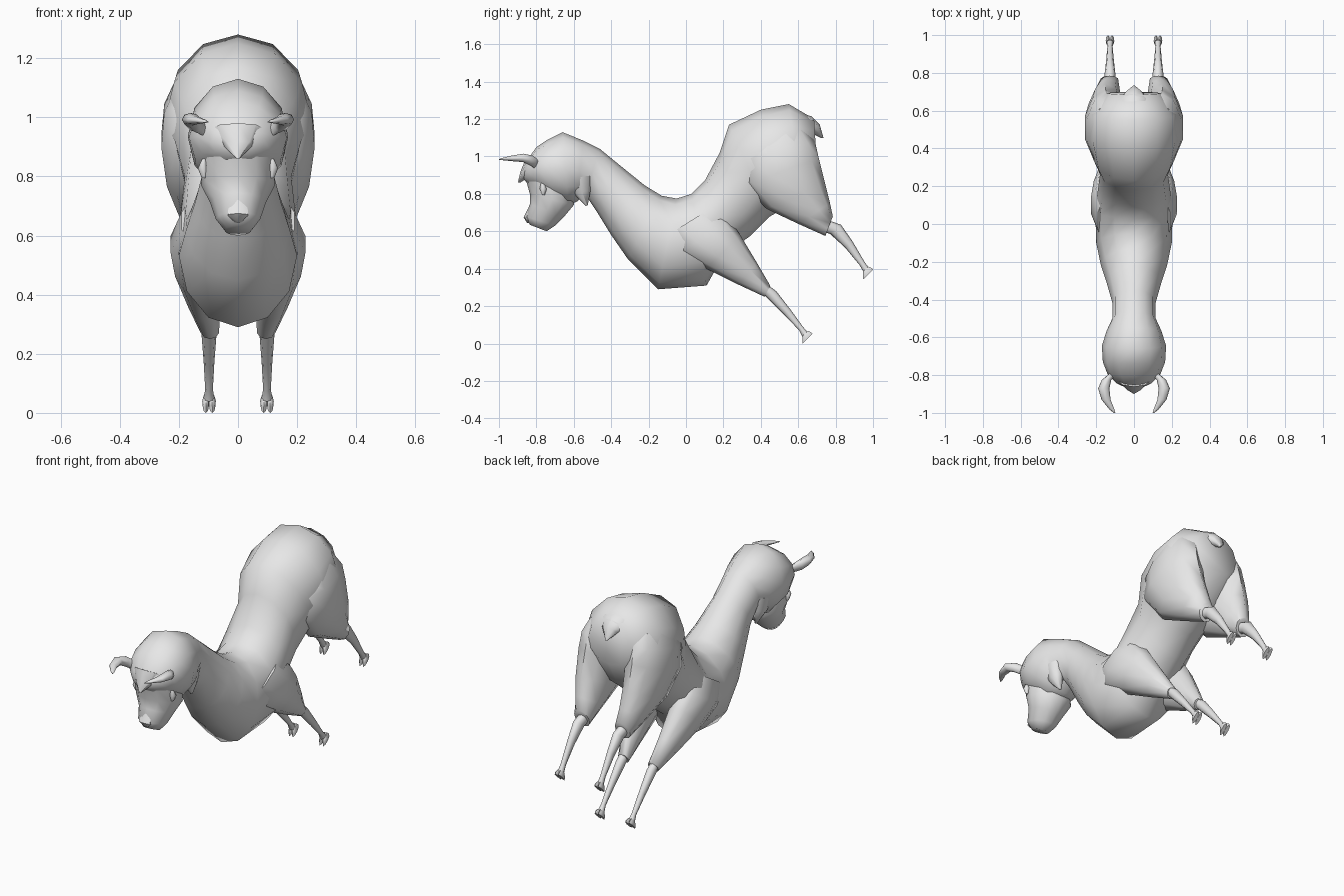
import bpy, bmesh, math
from mathutils import Vector

wool = bpy.data.materials.new("light_grey")
wool.diffuse_color = (0.8, 0.8, 0.8, 1)


def loft(name, rings, sides=12, mirror=False, angle=60):
    """Skin oval rings; each ring is (y1, z1, y2, z2, centre_x, half_width)."""
    bm = bmesh.new()
    loops = []
    for y1, z1, y2, z2, x, w in rings:
        mid = Vector((x, (y1 + y2) / 2, (z1 + z2) / 2))
        arm = Vector((0, (y1 - y2) / 2, (z1 - z2) / 2))
        loop = []
        for i in range(sides):
            a = 2 * math.pi * i / sides
            loop.append(bm.verts.new(mid + arm * math.cos(a) + Vector((w * math.sin(a), 0, 0))))
        loops.append(loop)
    for a, b in zip(loops, loops[1:]):
        for i in range(sides):
            j = (i + 1) % sides
            bm.faces.new((a[i], a[j], b[j], b[i]))
    bm.faces.new(loops[0])
    bm.faces.new(loops[-1])
    bmesh.ops.recalc_face_normals(bm, faces=bm.faces)
    mesh = bpy.data.meshes.new(name)
    bm.to_mesh(mesh)
    bm.free()
    mesh.materials.append(wool)
    ob = bpy.data.objects.new(name, mesh)
    bpy.context.collection.objects.link(ob)
    if mirror:
        ob.modifiers.new("mirror", 'MIRROR').use_mirror_merge = False
    bpy.ops.object.select_all(action='DESELECT')
    ob.select_set(True)
    bpy.context.view_layer.objects.active = ob
    bpy.ops.object.shade_smooth_by_angle(angle=math.radians(angle))
    return ob


# Woolly head, neck and trunk in one skin (top point, bottom point, width)
loft("body", [
    (-0.875, 0.93, -0.87, 0.88, 0, 0.03),
    (-0.85, 0.98, -0.84, 0.85, 0, 0.09),
    (-0.80, 1.05, -0.79, 0.82, 0, 0.14),
    (-0.74, 1.09, -0.72, 0.77, 0, 0.165),
    (-0.66, 1.13, -0.63, 0.74, 0, 0.17),
    (-0.55, 1.085, -0.58, 0.76, 0, 0.145),
    (-0.46, 1.04, -0.54, 0.80, 0, 0.115),
    (-0.35, 0.95, -0.48, 0.71, 0, 0.115),
    (-0.22, 0.845, -0.40, 0.58, 0, 0.145),
    (-0.13, 0.79, -0.31, 0.45, 0, 0.175),
    (-0.05, 0.775, -0.15, 0.29, 0, 0.20),
    (0.03, 0.80, 0.11, 0.31, 0, 0.205),
    (0.10, 0.87, 0.20, 0.47, 0, 0.195),
    (0.18, 1.02, 0.35, 0.58, 0, 0.18),
    (0.23, 1.17, 0.45, 0.68, 0, 0.215),
    (0.40, 1.25, 0.52, 0.72, 0, 0.25),
    (0.55, 1.28, 0.62, 0.80, 0, 0.235),
    (0.685, 1.20, 0.70, 0.95, 0, 0.14)])

# Face and muzzle
loft("muzzle", [
    (-0.86, 0.89, -0.60, 0.82, 0, 0.12),
    (-0.835, 0.80, -0.60, 0.74, 0, 0.125),
    (-0.835, 0.745, -0.65, 0.68, 0, 0.095),
    (-0.86, 0.68, -0.70, 0.63, 0, 0.075),
    (-0.835, 0.635, -0.745, 0.60, 0, 0.045)])
loft("nose", [
    (-0.845, 0.72, -0.80, 0.70, 0, 0.035),
    (-0.868, 0.675, -0.82, 0.66, 0, 0.04),
    (-0.85, 0.645, -0.81, 0.64, 0, 0.012)], 6)

# Pointed forelock, neck ruff and tail
loft("forelock", [
    (-0.86, 0.98, -0.80, 0.95, 0, 0.085),
    (-0.885, 0.92, -0.83, 0.90, 0, 0.055),
    (-0.90, 0.86, -0.885, 0.86, 0, 0.005)], 8)
loft("neck_ruff", [
    (-0.63, 0.88, -0.50, 0.90, 0.085, 0.05),
    (-0.60, 0.80, -0.51, 0.82, 0.085, 0.035),
    (-0.535, 0.735, -0.525, 0.74, 0.075, 0.006)], 8, True)
loft("tail", [
    (0.55, 1.25, 0.56, 1.15, 0, 0.10),
    (0.67, 1.215, 0.65, 1.12, 0, 0.085),
    (0.715, 1.17, 0.68, 1.12, 0, 0.045),
    (0.735, 1.10, 0.72, 1.10, 0, 0.006)], 8)

# Curved ears and eyes
loft("ears", [
    (-0.77, 0.965, -0.80, 0.93, 0.10, 0.012),
    (-0.82, 1.005, -0.83, 0.95, 0.145, 0.025),
    (-0.87, 1.015, -0.87, 0.97, 0.16, 0.03),
    (-0.93, 1.005, -0.93, 0.975, 0.148, 0.024),
    (-0.98, 0.993, -0.98, 0.98, 0.118, 0.014),
    (-1.0, 0.986, -1.0, 0.982, 0.103, 0.004)], 8, True)
loft("eyes", [
    (-0.775, 0.86, -0.755, 0.85, 0.115, 0.008),
    (-0.782, 0.83, -0.745, 0.825, 0.118, 0.018),
    (-0.77, 0.795, -0.755, 0.795, 0.115, 0.008)], 8, True)

# Woolly upper legs
loft("hind_thighs", [
    (0.33, 1.06, 0.64, 1.15, 0.13, 0.09),
    (0.305, 0.98, 0.69, 1.08, 0.145, 0.11),
    (0.31, 0.85, 0.71, 0.99, 0.15, 0.115),
    (0.43, 0.72, 0.745, 0.85, 0.15, 0.095),
    (0.60, 0.64, 0.77, 0.75, 0.14, 0.068),
    (0.745, 0.575, 0.785, 0.68, 0.13, 0.048)], 10, True)
loft("front_thighs", [
    (-0.13, 0.56, 0.16, 0.74, 0.12, 0.075),
    (-0.04, 0.48, 0.235, 0.66, 0.135, 0.098),
    (0.11, 0.40, 0.29, 0.58, 0.135, 0.082),
    (0.28, 0.315, 0.38, 0.43, 0.115, 0.055),
    (0.42, 0.25, 0.45, 0.31, 0.095, 0.033)], 10, True)

# Bare shins: (y, z) path, radius along the slope, half width
for name, x, path in (
        ("hind_shins", 0.127, [(0.74, 0.63, 0.04, 0.032), (0.80, 0.61, 0.038, 0.028),
                               (0.87, 0.53, 0.026, 0.02), (0.94, 0.43, 0.016, 0.014),
                               (0.965, 0.39, 0.018, 0.018)]),
        ("front_shins", 0.098, [(0.42, 0.295, 0.026, 0.026), (0.46, 0.26, 0.03, 0.025),
                                (0.54, 0.17, 0.022, 0.018), (0.615, 0.08, 0.014, 0.013),
                                (0.635, 0.05, 0.018, 0.018)])):
    loft(name, [(y - r * 0.77, z - r * 0.64, y + r * 0.77, z + r * 0.64, x, w)
                for y, z, r, w in path], 8, True)

# Split hooves: two toes on each foot
for name, x, y, z in (("hind_hoof", 0.127, 0.972, 0.375), ("front_hoof", 0.098, 0.648, 0.032)):
    for toe, dx in (("inner", -0.011), ("outer", 0.011)):
        loft(f"{name}_{toe}_toes", [
            (y - 0.024, z + 0.012, y + 0.004, z + 0.036, x + dx * 0.8, 0.009),
            (y - 0.026, z - 0.012, y + 0.022, z + 0.028, x + dx, 0.012),
            (y - 0.025, z - 0.032, y + 0.028, z + 0.02, x + dx, 0.011)], 8, True)
